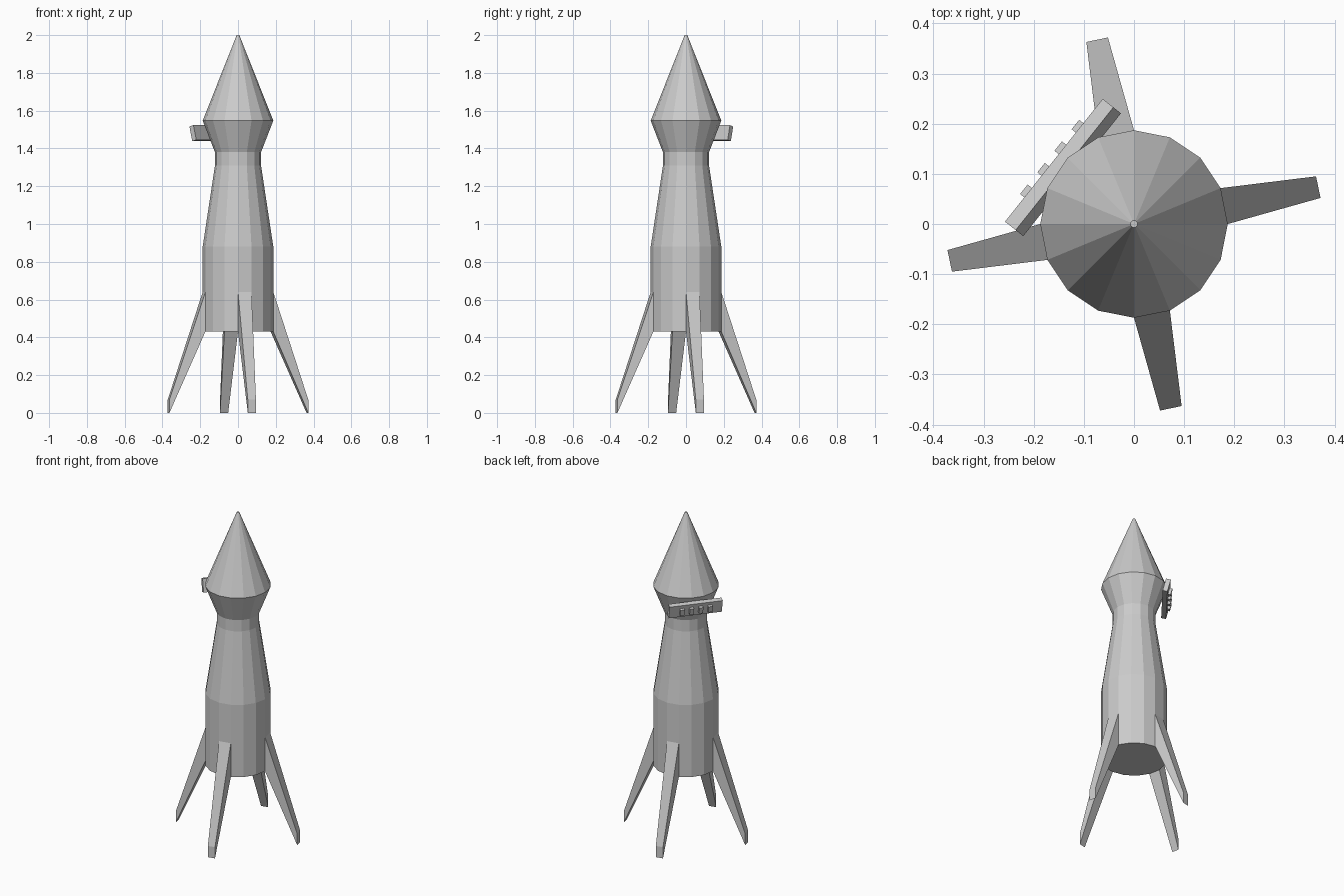
import bpy, bmesh
from math import cos, sin, radians, pi
from mathutils import Matrix

if "Cube" in bpy.data.objects:
    bpy.data.objects.remove(bpy.data.objects["Cube"])

SIDES = 16
R = 0.187


def make_object(name, bm):
    bmesh.ops.recalc_face_normals(bm, faces=bm.faces)
    mesh = bpy.data.meshes.new(name)
    bm.to_mesh(mesh)
    bm.free()
    obj = bpy.data.objects.new(name, mesh)
    bpy.context.collection.objects.link(obj)
    return obj


def ring_point(bm, r, z, i):
    a = 2 * pi * i / SIDES
    return bm.verts.new((r * cos(a), r * sin(a), z))


def box(name, size, matrix):
    bm = bmesh.new()
    bmesh.ops.create_cube(bm, size=1, matrix=matrix @ Matrix.Diagonal((*size, 1)))
    return make_object(name, bm)


# Rocket body with nose cone: 16-sided turned profile (radius, height)
profile = [(R, 0.43), (R, 0.88), (0.122, 1.31), (0.122, 1.38), (R, 1.547), (0.007, 2.0)]
bm = bmesh.new()
rings = [[ring_point(bm, r, z, i) for i in range(SIDES)] for r, z in profile]
for lo, hi in zip(rings, rings[1:]):
    for i in range(SIDES):
        j = (i + 1) % SIDES
        bm.faces.new((lo[i], lo[j], hi[j], hi[i]))
bm.faces.new(rings[0])
bm.faces.new(rings[-1])
make_object("rocket_body", bm)

# Landing fins: each grows out of one body side and tapers to a foot
for k in range(4):
    bm = bmesh.new()
    a, b = R, R * cos(2 * pi / SIDES)
    c = R * sin(2 * pi / SIDES)
    root = [(a, 0, 0.43), (b, c, 0.43), (b, c, 0.64), (a, 0, 0.64)]
    foot = [(0.372, 0.052, 0), (0.363, 0.095, 0), (0.363, 0.095, 0.07), (0.372, 0.052, 0.07)]
    v0 = [bm.verts.new(p) for p in root]
    v1 = [bm.verts.new(p) for p in foot]
    for i in range(4):
        j = (i + 1) % 4
        bm.faces.new((v0[i], v0[j], v1[j], v1[i]))
    bm.faces.new(v1)
    bmesh.ops.rotate(bm, verts=bm.verts, matrix=Matrix.Rotation(k * pi / 2, 3, 'Z'))
    make_object(f"landing_fin_{k + 1}", bm)

# Plaque hung on the flared collar, its top leaning outward
place = (Matrix.Rotation(radians(141.5), 4, 'Z')
         @ Matrix.Translation((0.181, 0, 1.481))
         @ Matrix.Rotation(radians(14), 4, 'Y'))
box("plaque", (0.028, 0.313, 0.08), place)

# Plain raised blocks on the plaque face
for k in range(4):
    y = (k - 1.5) * 0.055
    box(f"plaque_block_{k + 1}", (0.02, 0.024, 0.04),
        place @ Matrix.Translation((0.02, y, 0)))
